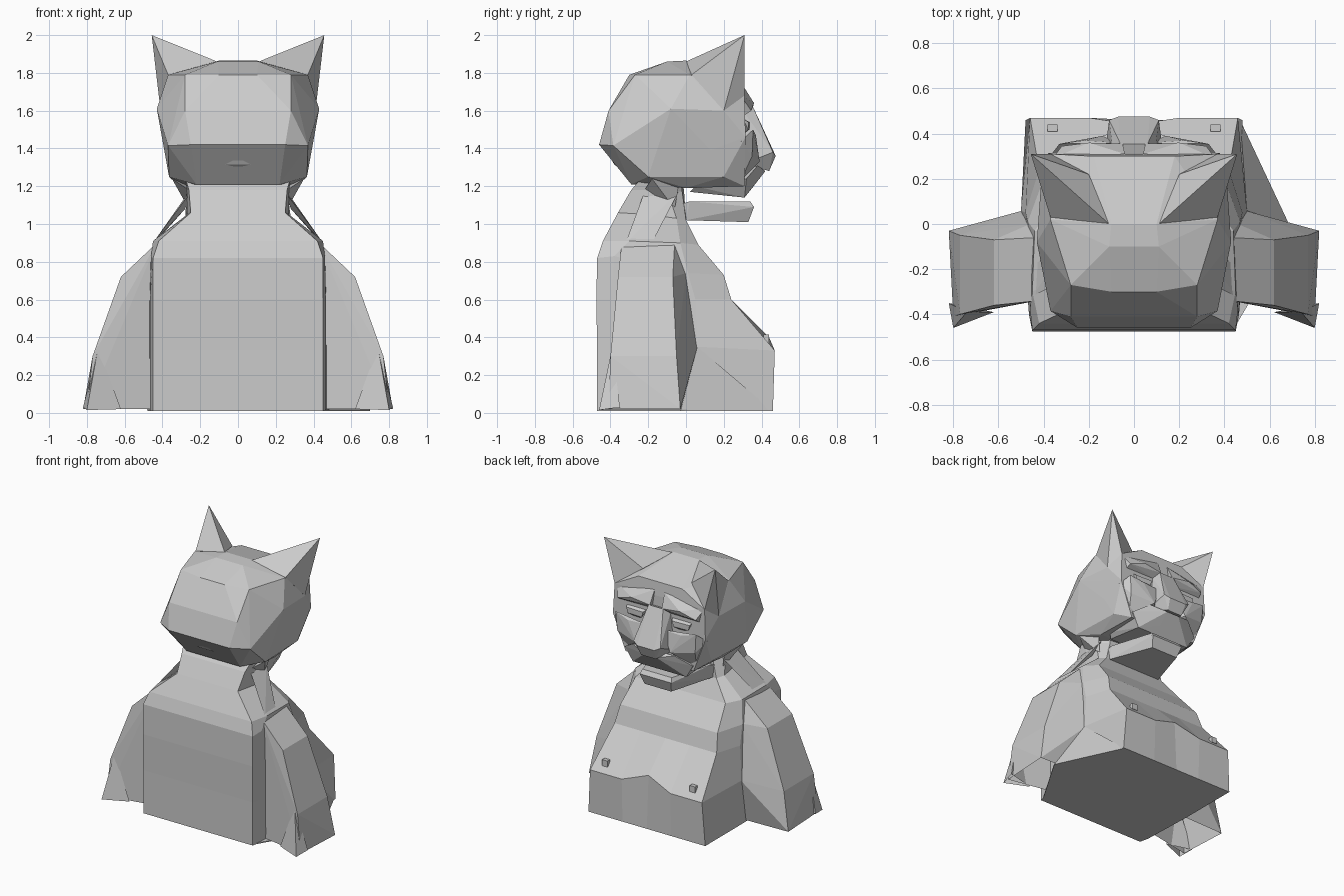
import bpy, bmesh

grey = bpy.data.materials.new("light_grey")
grey.diffuse_color = (0.6, 0.6, 0.6, 1)


def finish(name, bm, mirror=False):
    bmesh.ops.recalc_face_normals(bm, faces=bm.faces)
    mesh = bpy.data.meshes.new(name)
    bm.to_mesh(mesh)
    bm.free()
    mesh.materials.append(grey)
    ob = bpy.data.objects.new(name, mesh)
    bpy.context.collection.objects.link(ob)
    if mirror:
        ob.modifiers.new("mirror", 'MIRROR').use_mirror_merge = False
    return ob


def flip(points):
    return [(-x, y, z) for x, y, z in points]


def hull(name, points, span=False, mirror=False, open_bottom=False):
    """Faceted block around points; span joins both sides, mirror makes a pair."""
    bm = bmesh.new()
    for p in points + (flip(points) if span else []):
        bm.verts.new(p)
    bmesh.ops.remove_doubles(bm, verts=bm.verts, dist=0.0005)
    bmesh.ops.convex_hull(bm, input=bm.verts[:])
    bmesh.ops.delete(bm, geom=[v for v in bm.verts if not v.link_faces], context='VERTS')
    if open_bottom:
        bm.normal_update()
        under = [f for f in bm.faces if f.normal.z < -0.9]
        bmesh.ops.delete(bm, geom=under, context='FACES')
    return finish(name, bm, mirror)


def loft(name, half_rings):
    """Skin half rings, each from the back corner to the front centre."""
    bm = bmesh.new()
    rings = [[bm.verts.new(p) for p in h + flip(h[:-1])[::-1]] for h in half_rings]
    n = len(rings[0])
    for a, b in zip(rings, rings[1:]):
        for i in range(n):
            j = (i + 1) % n
            bm.faces.new((a[i], a[j], b[j], b[i]))
    bm.faces.new(rings[0])
    bm.faces.new(rings[-1])
    return finish(name, bm)


# Torso and neck
loft("torso", [
    [(.45, -.47, .01), (.465, -.40, .01), (.48, .0, .01), (.48, .46, .01), (.2, .46, .01), (0, .46, .01)],
    [(.45, -.47, .33), (.465, -.40, .33), (.50, .06, .35), (.46, .47, .33), (.2, .47, .33), (0, .44, .40)],
    [(.45, -.475, .6), (.465, -.40, .6), (.48, .05, .6), (.42, .24, .6), (.2, .24, .6), (0, .24, .6)],
    [(.45, -.47, .82), (.46, -.38, .83), (.47, .01, .74), (.40, .20, .73), (.2, .20, .73), (0, .20, .73)],
    [(.42, -.44, .91), (.45, -.3, .91), (.44, -.03, .9), (.37, .065, .89), (.18, .065, .89), (0, .065, .89)],
    [(.25, -.36, 1.06), (.27, -.2, 1.05), (.28, -.05, 1.03), (.25, .0, 1.02), (.15, .0, 1.02), (0, .0, 1.02)],
    [(.26, -.29, 1.18), (.27, -.2, 1.18), (.26, -.1, 1.18), (.2, -.02, 1.17), (.1, -.01, 1.17), (0, -.01, 1.17)],
    [(.28, -.23, 1.25), (.28, -.2, 1.25), (.27, -.1, 1.25), (.2, -.03, 1.25), (.1, -.02, 1.25), (0, -.02, 1.25)],
])

# Side flare of the base, reaching under one arm
hull("side_flare", [(.47, .46, .01), (.70, -.03, .01), (.5, .06, .35), (.46, .0, .01)])
hull("flare_base", [(.46, .40, .01), (.70, -.03, .01), (.45, -.45, .01),
                    (.46, .40, .018), (.70, -.03, .018), (.45, -.45, .018)])

# Arms, hollow below
hull("arm", [(.43, -.34, .90), (.43, -.06, .90), (.46, .0, .74), (.62, -.36, .72), (.62, -.07, .72),
             (.77, -.40, .30), (.77, -.05, .30), (.82, -.03, .02), (.80, -.41, .02),
             (.45, -.34, .02), (.48, -.02, .02), (.49, .06, .35)], mirror=True, open_bottom=True)
hull("arm_tip", [(.79, -.38, .02), (.80, -.46, .015), (.82, -.35, .03), (.62, -.39, .02),
                 (.74, -.39, .35)], mirror=True, open_bottom=True)

# Thin collar flaps between the neck and shoulders
hull("collar_flap", [(.25, -.22, 1.17), (.26, -.04, 1.17), (.28, -.12, 1.08),
                     (.45, -.32, .90), (.44, -.18, .90)], mirror=True)
hull("collar_shard", [(.26, -.22, 1.18), (.35, -.18, 1.24), (.30, -.03, 1.25),
                      (.26, -.06, 1.08)], mirror=True)

# Head
hull("head", [(.10, .0, 1.865), (.11, -.10, 1.86), (.10, -.30, 1.79), (.28, -.27, 1.79),
              (.37, .02, 1.79), (.43, -.08, 1.61), (.28, -.41, 1.60), (.25, -.46, 1.42),
              (.37, -.385, 1.415), (.22, -.29, 1.21), (.365, -.20, 1.25), (.30, .0, 1.19),
              (.38, .13, 1.39), (.41, .20, 1.60), (.37, .31, 1.68), (.18, .30, 1.78),
              (.38, .315, 1.46), (.35, .20, 1.25), (.28, .31, 1.20)], span=True)
hull("nape_nub", [(.07, -.38, 1.315), (.0, -.40, 1.35), (.0, -.36, 1.30)], span=True)

# Ears
hull("ear", [(.457, .31, 2.0), (.11, .0, 1.86), (.37, .03, 1.79), (.20, .22, 1.80),
             (.41, .20, 1.60), (.37, .31, 1.68)], mirror=True)

# Brows, eyes and cheeks
hull("brow", [(.04, .31, 1.72), (.05, .355, 1.62), (.20, .36, 1.64), (.32, .345, 1.60),
              (.36, .29, 1.68), (.06, .31, 1.58), (.33, .30, 1.57)], mirror=True)
hull("eye", [(.10, .30, 1.56), (.27, .30, 1.56), (.12, .335, 1.54), (.26, .33, 1.54),
             (.13, .335, 1.50), (.25, .33, 1.50), (.18, .30, 1.47)], mirror=True)
hull("cheek", [(.07, .36, 1.47), (.22, .37, 1.47), (.33, .355, 1.50), (.38, .29, 1.44),
               (.32, .35, 1.36), (.14, .39, 1.33), (.29, .29, 1.23), (.07, .30, 1.30)], mirror=True)

# Nose and upper lip
hull("nose", [(.06, .355, 1.62), (.05, .345, 1.55), (.11, .46, 1.38), (.07, .475, 1.36),
              (.06, .44, 1.28), (.13, .31, 1.32), (.09, .30, 1.60)], span=True)
hull("upper_lip", [(.05, .42, 1.28), (.17, .38, 1.31), (.28, .32, 1.24), (.22, .31, 1.14),
                   (.06, .35, 1.19), (.23, .02, 1.17), (.26, .05, 1.20)], span=True)

# Lower jaw
hull("jaw", [(.23, -.07, 1.09), (.22, .0, 1.02), (.11, .33, 1.01), (.13, .36, 1.09),
             (.12, .34, 1.12), (.22, .02, 1.12)], span=True)

# Chest buttons
hull("button", [(.36 + dx, .43 + dy, z + dz) for dx in (-.022, .022)
                for dy, z in ((-.02, .39), (.01, .39)) for dz in (-.02, .025)], mirror=True)
